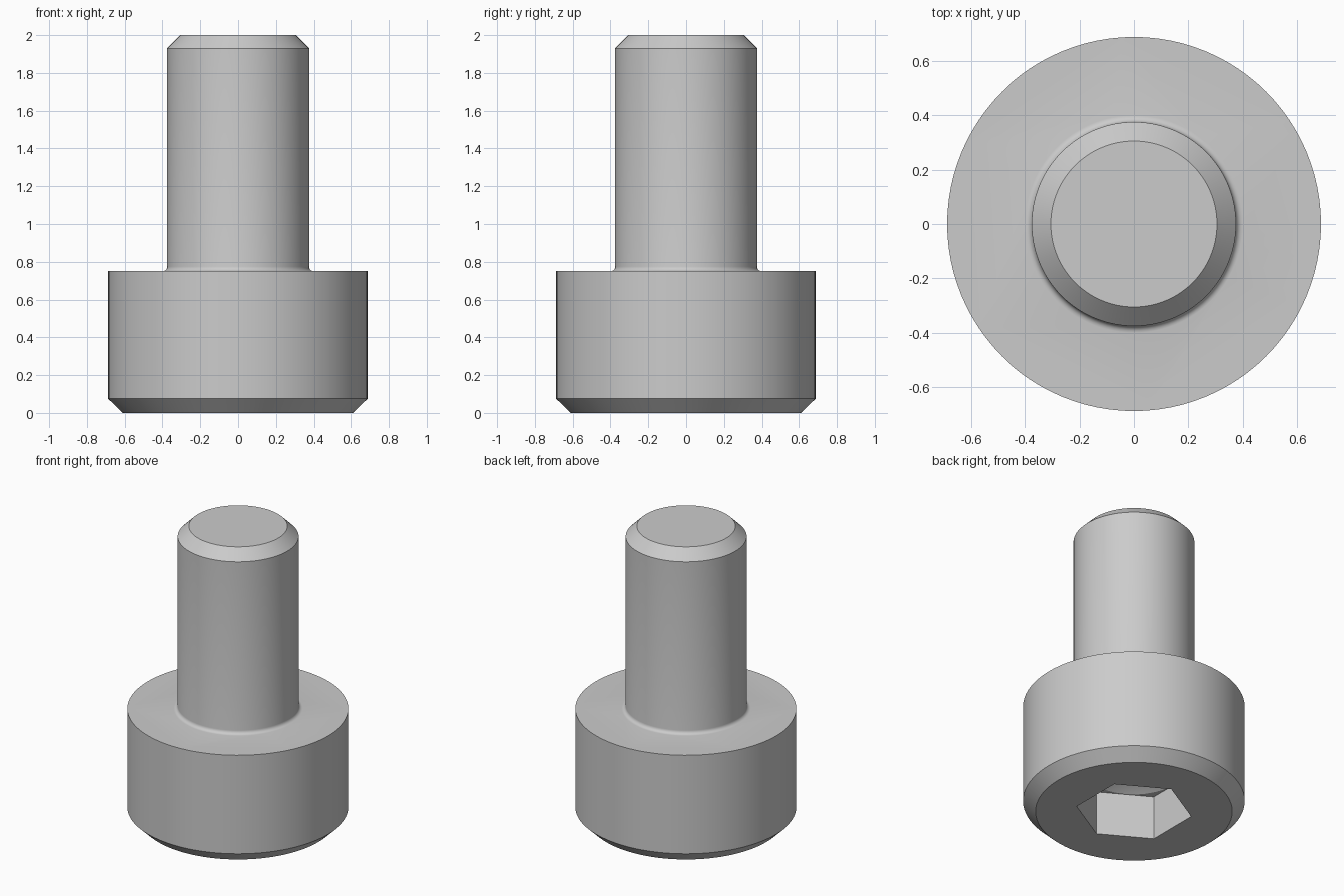
import bpy, bmesh
from math import pi, radians, sin, cos
from mathutils import Vector

cube = bpy.data.objects.get("Cube")
if cube:
    bpy.data.objects.remove(cube)

steel = bpy.data.materials.new("grey steel")
steel.use_nodes = True
steel.diffuse_color = (0.6, 0.6, 0.6, 1)
steel.node_tree.nodes["Principled BSDF"].inputs["Base Color"].default_value = (0.6, 0.6, 0.6, 1)


def lathe(name, profile, steps, turn=0.0):
    """Revolve (radius, height) points about the z axis."""
    bm = bmesh.new()
    verts = [bm.verts.new((r * cos(turn), r * sin(turn), z)) for r, z in profile]
    edges = [bm.edges.new(pair) for pair in zip(verts, verts[1:])]
    bmesh.ops.spin(bm, geom=verts + edges, cent=(0, 0, 0), axis=(0, 0, 1),
                   angle=2 * pi, steps=steps)
    bmesh.ops.remove_doubles(bm, verts=bm.verts, dist=1e-4)
    bmesh.ops.dissolve_limit(bm, angle_limit=radians(0.5), verts=bm.verts, edges=bm.edges)
    bmesh.ops.recalc_face_normals(bm, faces=bm.faces)
    mesh = bpy.data.meshes.new(name)
    bm.to_mesh(mesh)
    bm.free()
    mesh.materials.append(steel)
    obj = bpy.data.objects.new(name, mesh)
    bpy.context.collection.objects.link(obj)
    return obj


# Head and shank: chamfered ends, small fillet where they meet
head_r, head_h, shank_r, fillet = 0.6875, 0.75, 0.375, 0.025
fillet_arc = [(shank_r + fillet * (1 - sin(a)), head_h + fillet * (1 - cos(a)))
              for a in (radians(18 * i) for i in range(6))]
bolt = lathe("socket_head_bolt",
             [(0, 0), (0.61, 0), (head_r, 0.075), (head_r, head_h)] + fillet_arc +
             [(shank_r, 1.93), (0.305, 2), (0, 2)], 96)

# Hexagonal socket with a conical drill point at its floor
hex_r, depth = 0.361, 0.3
cutters = [
    lathe("hex_cutter", [(0, -0.1), (hex_r, -0.1), (hex_r, depth), (0, depth)], 6, radians(30)),
    lathe("drill_cutter", [(0, 0.2), (0.308, 0.2), (0.308, depth), (0, 0.48)], 48),
]
bpy.ops.object.select_all(action="DESELECT")
bpy.context.view_layer.objects.active = bolt
bolt.select_set(True)
for cutter in cutters:
    cutter.hide_render = True
    cut = bolt.modifiers.new(cutter.name, "BOOLEAN")
    cut.operation = "DIFFERENCE"
    cut.solver = "EXACT"
    cut.object = cutter
    bpy.ops.object.modifier_apply(modifier=cut.name)
for cutter in cutters:
    bpy.data.objects.remove(cutter)

bpy.ops.object.shade_smooth_by_angle(angle=radians(30))
